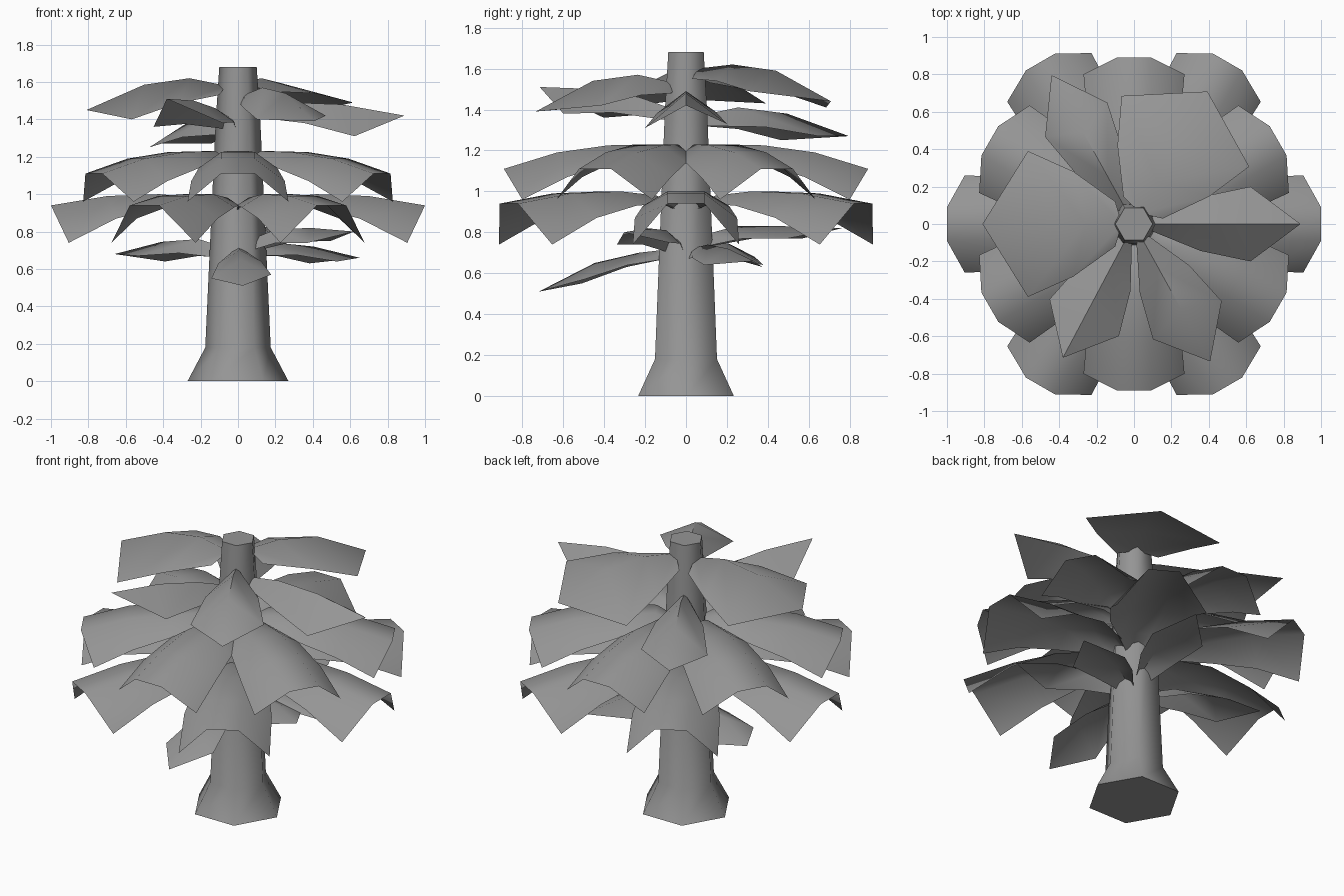
import bpy
import math
from mathutils import Matrix, Vector

old = bpy.data.objects.get("Cube")
if old:
    bpy.data.objects.remove(old, do_unlink=True)

grey = bpy.data.materials.new("plain_grey")
grey.use_nodes = True
colour = (0.3, 0.3, 0.3, 1)
grey.diffuse_color = colour
grey.node_tree.nodes["Principled BSDF"].inputs["Base Color"].default_value = colour


def add_mesh(name, verts, faces, azimuth=0, sharp=60):
    """Make a smooth shaded object, turned about the trunk axis."""
    mesh = bpy.data.meshes.new(name)
    mesh.from_pydata([Vector(v) for v in verts], [], faces)
    mesh.transform(Matrix.Rotation(math.radians(azimuth), 4, "Z"))
    mesh.materials.append(grey)
    mesh.update()
    obj = bpy.data.objects.new(name, mesh)
    bpy.context.collection.objects.link(obj)
    bpy.ops.object.select_all(action="DESELECT")
    obj.select_set(True)
    bpy.context.view_layer.objects.active = obj
    bpy.ops.object.shade_smooth_by_angle(angle=math.radians(sharp))
    return obj


def grid_faces(rows, cols):
    return [(r * cols + c, (r + 1) * cols + c, (r + 1) * cols + c + 1, r * cols + c + 1)
            for r in range(rows - 1) for c in range(cols - 1)]


def trunk(profile, sides=6):
    """Flared six-sided trunk with closed ends."""
    verts, faces = [], []
    for radius, z in profile:
        for i in range(sides):
            a = math.tau * i / sides
            verts.append((radius * math.cos(a), radius * math.sin(a), z))
    for r in range(len(profile) - 1):
        for i in range(sides):
            j = (i + 1) % sides
            a, b = r * sides, (r + 1) * sides
            faces.append((a + i, a + j, b + j, b + i))
    faces.append(tuple(reversed(range(sides))))
    faces.append(tuple(range(len(verts) - sides, len(verts))))
    add_mesh("trunk", verts, faces, sharp=70)


def frond_tier(name, stations, start):
    """Ring of six arched fronds: flat spine, drooping edges.
    Station: spine reach, spine z, edge reach, edge half width, edge z."""
    verts = []
    for reach, z, edge_reach, half, edge_z in stations:
        spine = min(0.09, half * 0.45)
        verts += [(edge_reach, -half, edge_z), (reach, -spine, z),
                  (reach, spine, z), (edge_reach, half, edge_z)]
    faces = grid_faces(len(stations), 4)
    for i in range(6):
        add_mesh(f"{name}_{i + 1}", verts, faces, start + 60 * i)


def leaf(name, azimuth, length, half, spine, right_z, left_z, base=0.04):
    """Pointed leaf folded along its spine; spine holds four heights."""
    ridge = [(length * t, 0, z) for t, z in zip((0.08, 0.32, 0.62, 1), spine)]

    def side(sign, z):
        root = spine[0] - 0.05
        return [(0.1, sign * base, root),
                (length * 0.4, sign * half * 0.72, (root + z) / 2 + 0.02),
                (length * 0.7, sign * half, z)]

    verts = ridge + side(-1, right_z) + side(1, left_z)
    faces = [(0, 4, 5, 1), (1, 5, 6, 2), (2, 6, 3),
             (0, 1, 8, 7), (1, 2, 9, 8), (2, 3, 9)]
    add_mesh(name, verts, faces, azimuth)


trunk([(0.27, 0), (0.175, 0.18), (0.12, 1.38), (0.1, 1.68)])

# Two full rings of fronds
frond_tier("lower_frond", [(0.04, 0.93, 0.04, 0.03, 0.9),
                           (0.2, 0.98, 0.2, 0.12, 0.94),
                           (0.42, 1.0, 0.4, 0.21, 0.93),
                           (0.7, 0.99, 0.65, 0.25, 0.87),
                           (1.0, 0.94, 0.905, 0.26, 0.74)], 0)
frond_tier("upper_frond", [(0.04, 1.17, 0.04, 0.03, 1.14),
                           (0.17, 1.23, 0.17, 0.12, 1.18),
                           (0.38, 1.225, 0.36, 0.21, 1.14),
                           (0.63, 1.19, 0.58, 0.25, 1.07),
                           (0.89, 1.11, 0.8, 0.27, 0.96)], 30)

# Crown leaves
leaf("crown_leaf_back", 61, 0.81, 0.39, (1.6, 1.62, 1.59, 1.44), 1.49, 1.41, 0.12)
leaf("crown_leaf_right", 180, 0.81, 0.39, (1.58, 1.62, 1.585, 1.45), 1.43, 1.4, 0.12)
leaf("crown_leaf_left", 0, 0.89, 0.2, (1.46, 1.49, 1.48, 1.42), 1.31, 1.33)
leaf("crown_leaf_front_left", -61, 0.84, 0.21, (1.53, 1.57, 1.54, 1.39), 1.4, 1.42)
leaf("crown_leaf_front_right", 242, 0.81, 0.21, (1.4, 1.46, 1.5, 1.51), 1.36, 1.38)
leaf("crown_leaf_back_right", 119, 0.91, 0.19, (1.37, 1.41, 1.38, 1.27), 1.27, 1.25)

# Small drooping leaves below the rings
leaf("low_leaf_front", -88, 0.72, 0.16, (0.72, 0.7, 0.65, 0.51), 0.55, 0.57)
leaf("low_leaf_right", 153, 0.74, 0.16, (0.71, 0.76, 0.745, 0.68), 0.64, 0.67)
leaf("low_leaf_left", 27, 0.73, 0.16, (0.72, 0.74, 0.72, 0.66), 0.64, 0.63)
leaf("low_leaf_back", 77, 0.78, 0.16, (0.78, 0.83, 0.83, 0.82), 0.77, 0.77)
leaf("low_leaf_front_left", -26, 0.69, 0.14, (0.75, 0.81, 0.82, 0.8), 0.74, 0.75)
